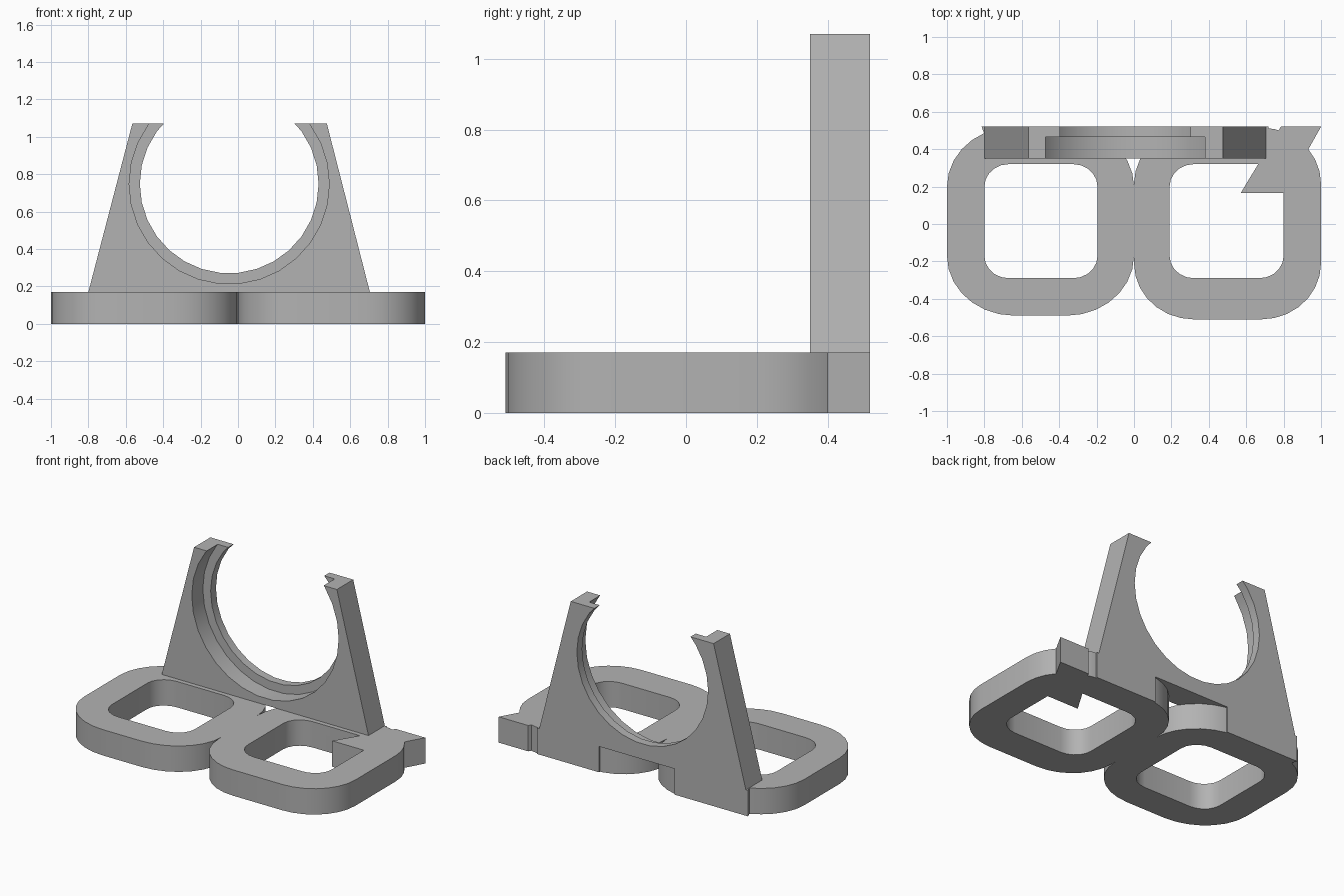
import bpy, bmesh, math
from mathutils import Vector

cube = bpy.data.objects.get("Cube")
if cube:
    bpy.data.objects.remove(cube, do_unlink=True)

grey = bpy.data.materials.new("mid_grey")
grey.use_nodes = True
colour = (0.45, 0.45, 0.45, 1)
grey.diffuse_color = colour
grey.node_tree.nodes["Principled BSDF"].inputs["Base Color"].default_value = colour

BASE_H = 0.17
BACK = 0.52


def prism(name, points, start, end, axis="Z"):
    """Extrude a 2D outline along Z (points are x, y) or Y (points are x, z)."""
    bm = bmesh.new()
    place = (lambda p: (p[0], p[1], start)) if axis == "Z" else (lambda p: (p[0], start, p[1]))
    face = bm.faces.new([bm.verts.new(place(p)) for p in points])
    new = bmesh.ops.extrude_face_region(bm, geom=[face])["geom"]
    shift = Vector((0, 0, end - start)) if axis == "Z" else Vector((0, end - start, 0))
    bmesh.ops.translate(bm, vec=shift, verts=[g for g in new if isinstance(g, bmesh.types.BMVert)])
    bmesh.ops.recalc_face_normals(bm, faces=bm.faces)
    mesh = bpy.data.meshes.new(name)
    bm.to_mesh(mesh)
    bm.free()
    mesh.materials.append(grey)
    ob = bpy.data.objects.new(name, mesh)
    bpy.context.collection.objects.link(ob)
    return ob


def rounded(x0, x1, y0, y1, rx, ry, steps=7):
    """Rectangle outline with elliptical corners."""
    corners = [(x1 - rx, y1 - ry), (x0 + rx, y1 - ry), (x0 + rx, y0 + ry), (x1 - rx, y0 + ry)]
    return [(cx + rx * math.cos(a), cy + ry * math.sin(a))
            for q, (cx, cy) in enumerate(corners)
            for a in [(q + i / steps) * math.pi / 2 for i in range(steps + 1)]]


def circle(cx, cz, r, sides=30):
    return [(cx + r * math.cos(2 * math.pi * i / sides), cz + r * math.sin(2 * math.pi * i / sides))
            for i in range(sides)]


def combine(target, tool, operation):
    mod = target.modifiers.new(operation.title(), "BOOLEAN")
    mod.object, mod.operation, mod.solver = tool, operation, "EXACT"
    bpy.ops.object.select_all(action="DESELECT")
    target.select_set(True)
    bpy.context.view_layer.objects.active = target
    bpy.ops.object.modifier_apply(modifier=mod.name)
    bpy.data.objects.remove(tool, do_unlink=True)


def smooth(ob):
    bpy.ops.object.select_all(action="DESELECT")
    ob.select_set(True)
    bpy.context.view_layer.objects.active = ob
    bpy.ops.object.shade_smooth_by_angle(angle=math.radians(30))


# Two rounded loops forming the base, each with a squared back edge
right_loop = prism("right_base_loop", rounded(-1, 0, -0.49, BACK, 0.36, 0.32), 0, BASE_H)
left_loop = prism("left_base_loop", rounded(0, 1, -0.51, 0.515, 0.32, 0.3), 0, BASE_H)
backs = [
    (right_loop, [(-0.28, 0.4), (-0.28, BACK), (-0.815, BACK), (-0.8, 0.48), (-0.78, 0.4)]),
    (left_loop, [(0.27, 0.4), (0.72, 0.4), (0.72, BACK), (0.27, BACK)]),
]
for loop, outline in backs:
    combine(loop, prism("back_edge", outline, 0, BASE_H), "UNION")

# Window through each loop
for loop, x0, x1 in [(right_loop, -0.8, -0.195), (left_loop, 0.19, 0.8)]:
    hole = prism("window_cutter", rounded(x0, x1, -0.29, 0.32, 0.13, 0.12, 5), -0.1, 0.3)
    combine(loop, hole, "DIFFERENCE")

# Slanted connector tab crossing the corner of the left loop
tab = prism("connector_tab", [(0.57, 0.165), (0.8, 0.165), (1, BACK), (0.785, BACK)], 0, BASE_H)
combine(left_loop, tab, "UNION")

# Upright tapered holder with a stepped, open-topped round seat
holder = prism("upright_holder", [(-0.8, BASE_H), (0.705, BASE_H), (0.475, 1.07), (-0.565, 1.07)],
               0.35, BACK, "Y")
for radius, depth in [(0.478, 0.6), (0.535, 0.465)]:
    bore = prism("seat_cutter", circle(-0.047, 0.748, radius), 0.25, depth, "Y")
    combine(holder, bore, "DIFFERENCE")

for part in (right_loop, left_loop, holder):
    smooth(part)
